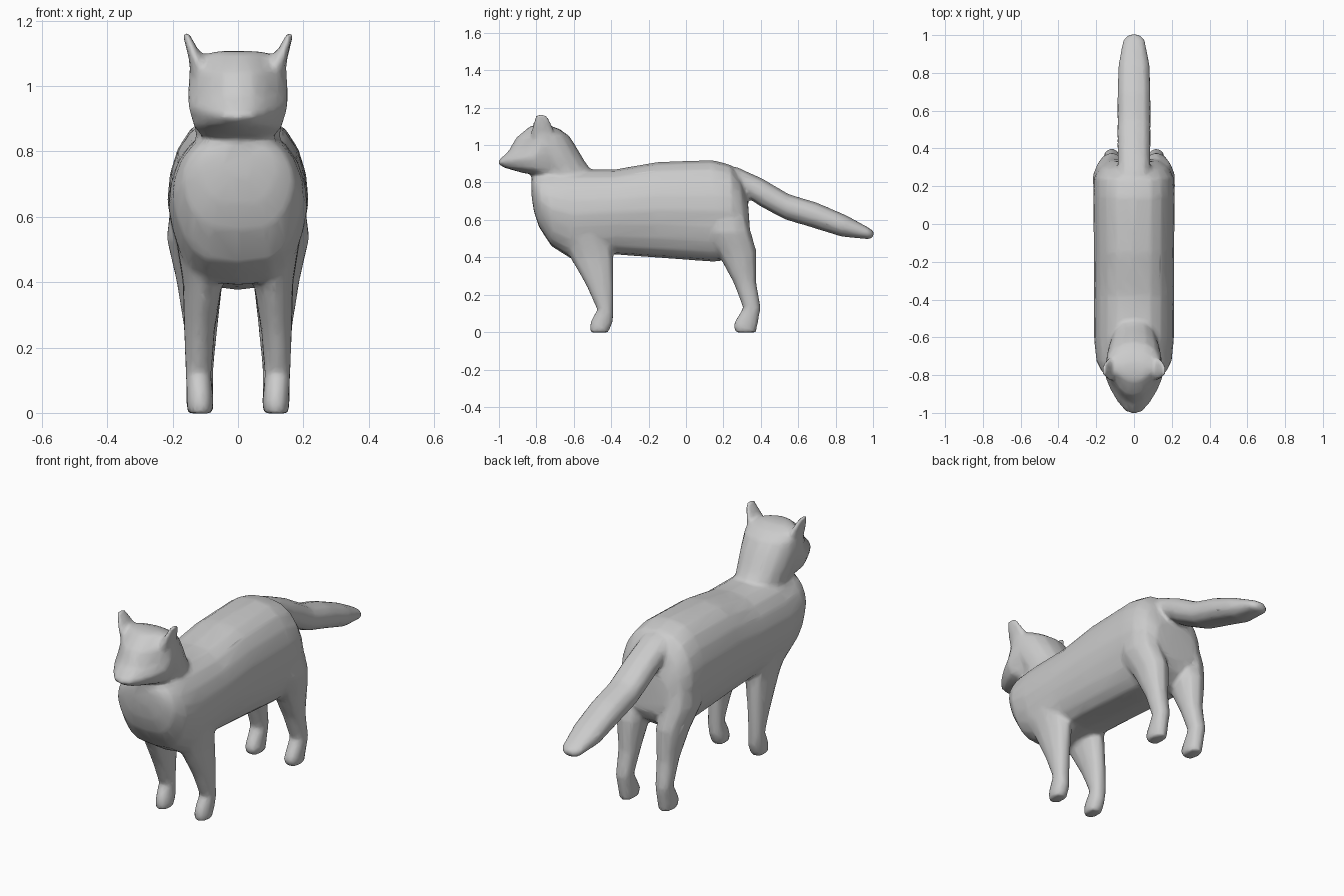
import bpy, bmesh, math

grey = bpy.data.materials.new("light grey")
grey.diffuse_color = (0.6, 0.6, 0.6, 1)

bm = bmesh.new()


def loft(rings, x=0.0, n=12, taper=0.0, power=0.8, power2=None):
    """Skin rings (y1, z1, y2, z2, half width[, x centre]); each spans end 1 to end 2.
    A lower power squares the section: power near end 1, power2 near end 2."""
    loops = []
    for y1, z1, y2, z2, w, *cx in rings:
        c = cx[0] if cx else x
        verts = []
        for i in range(n):
            a = 2 * math.pi * i / n
            u, s = math.cos(a), math.sin(a)
            p = power if u > 0 or power2 is None else power2
            side = math.copysign(abs(s) ** p, s) * w
            if u > 0:
                side *= 1 - taper * u      # narrower towards end 1
            t = (1 - u) / 2
            verts.append(bm.verts.new((c + side, y1 + (y2 - y1) * t, z1 + (z2 - z1) * t)))
        loops.append(verts)
    for a, b in zip(loops, loops[1:]):
        for i in range(n):
            j = (i + 1) % n
            bm.faces.new((a[i], a[j], b[j], b[i]))
    bm.faces.new(loops[0])
    bm.faces.new(loops[-1])


# Torso: rings from chest to rump, bottom to top, with a flat belly
loft([(-0.825, 0.72, -0.825, 0.82, 0.05),
      (-0.812, 0.64, -0.812, 0.84, 0.12),
      (-0.785, 0.56, -0.785, 0.85, 0.17),
      (-0.72, 0.46, -0.73, 0.86, 0.20),
      (-0.61, 0.39, -0.60, 0.87, 0.212),
      (-0.38, 0.415, -0.38, 0.87, 0.213),
      (-0.15, 0.398, -0.15, 0.91, 0.213),
      (0.15, 0.376, 0.14, 0.92, 0.216),
      (0.25, 0.39, 0.24, 0.895, 0.212),
      (0.315, 0.44, 0.29, 0.83, 0.18),
      (0.345, 0.50, 0.33, 0.71, 0.13)], n=20, taper=0.12, power=0.5, power2=0.74)

# Neck and back of the skull
loft([(-0.78, 0.70, -0.42, 0.74, 0.15),
      (-0.825, 0.80, -0.48, 0.83, 0.130),
      (-0.83, 0.845, -0.51, 0.87, 0.130),
      (-0.86, 0.91, -0.545, 0.92, 0.142),
      (-0.89, 0.99, -0.58, 0.98, 0.15),
      (-0.87, 1.055, -0.625, 1.05, 0.148),
      (-0.83, 1.10, -0.675, 1.085, 0.12),
      (-0.80, 1.108, -0.73, 1.105, 0.07)], n=16, taper=0.25, power=0.8, power2=0.9)

# Face, narrowing to the muzzle; rings from jaw to brow
loft([(-0.87, 0.850, -0.66, 0.83, 0.105),
      (-0.975, 0.880, -0.64, 0.87, 0.135),
      (-1.006, 0.90, -0.62, 0.94, 0.148),
      (-1.003, 0.918, -0.62, 0.96, 0.153),
      (-0.948, 0.97, -0.62, 1.00, 0.154),
      (-0.908, 1.04, -0.64, 1.05, 0.150),
      (-0.835, 1.10, -0.70, 1.09, 0.11)], n=16, taper=0.42, power=0.75)

# Tail
loft([(0.20, 0.78, 0.17, 0.88, 0.07),
      (0.31, 0.73, 0.27, 0.885, 0.087),
      (0.40, 0.67, 0.41, 0.82, 0.09),
      (0.53, 0.602, 0.55, 0.738, 0.09),
      (0.68, 0.557, 0.70, 0.693, 0.09),
      (0.83, 0.51, 0.85, 0.628, 0.085),
      (0.985, 0.495, 0.97, 0.563, 0.058),
      (1.003, 0.51, 1.003, 0.54, 0.03)], n=10)

for s in (-1, 1):
    # Ears, flaring outwards
    loft([(-0.83, 1.03, -0.70, 1.03, 0.040, s * 0.105),
          (-0.83, 1.08, -0.705, 1.08, 0.026, s * 0.125),
          (-0.82, 1.12, -0.72, 1.12, 0.017, s * 0.143),
          (-0.805, 1.165, -0.745, 1.165, 0.010, s * 0.161)], n=8)
    # Front legs, shoulder to paw
    loft([(-0.70, 0.56, -0.42, 0.58, 0.075, s * 0.125),
          (-0.62, 0.40, -0.385, 0.40, 0.064, s * 0.108),
          (-0.535, 0.25, -0.385, 0.25, 0.049, s * 0.118),
          (-0.475, 0.12, -0.388, 0.11, 0.041, s * 0.121),
          (-0.508, 0.065, -0.388, 0.06, 0.042, s * 0.117),
          (-0.517, 0.03, -0.40, 0.03, 0.043, s * 0.116),
          (-0.512, -0.002, -0.415, -0.002, 0.039, s * 0.116)], n=10, taper=0.15)
    # Hind legs, thigh to paw
    loft([(0.08, 0.66, 0.31, 0.70, 0.07, s * 0.132),
          (0.10, 0.53, 0.347, 0.54, 0.086, s * 0.135),
          (0.18, 0.40, 0.378, 0.43, 0.074, s * 0.118),
          (0.255, 0.26, 0.376, 0.27, 0.053, s * 0.114),
          (0.305, 0.13, 0.40, 0.13, 0.043, s * 0.118),
          (0.26, 0.055, 0.388, 0.06, 0.042, s * 0.117),
          (0.25, 0.03, 0.382, 0.03, 0.043, s * 0.116),
          (0.265, -0.002, 0.376, -0.002, 0.039, s * 0.116)], n=10)

bmesh.ops.recalc_face_normals(bm, faces=bm.faces)
mesh = bpy.data.meshes.new("cat_body")
bm.to_mesh(mesh)
bm.free()
mesh.materials.append(grey)
cat = bpy.data.objects.new("cat_body", mesh)
bpy.context.collection.objects.link(cat)

# Fuse the parts into one skin, soften the joins, thin out the mesh
remesh = cat.modifiers.new("fuse", 'REMESH')
remesh.mode = 'VOXEL'
remesh.voxel_size = 0.011
remesh.use_smooth_shade = True
soften = cat.modifiers.new("soften", 'SMOOTH')
soften.factor = 0.5
soften.iterations = 6
thin = cat.modifiers.new("thin", 'DECIMATE')
thin.ratio = 0.12
